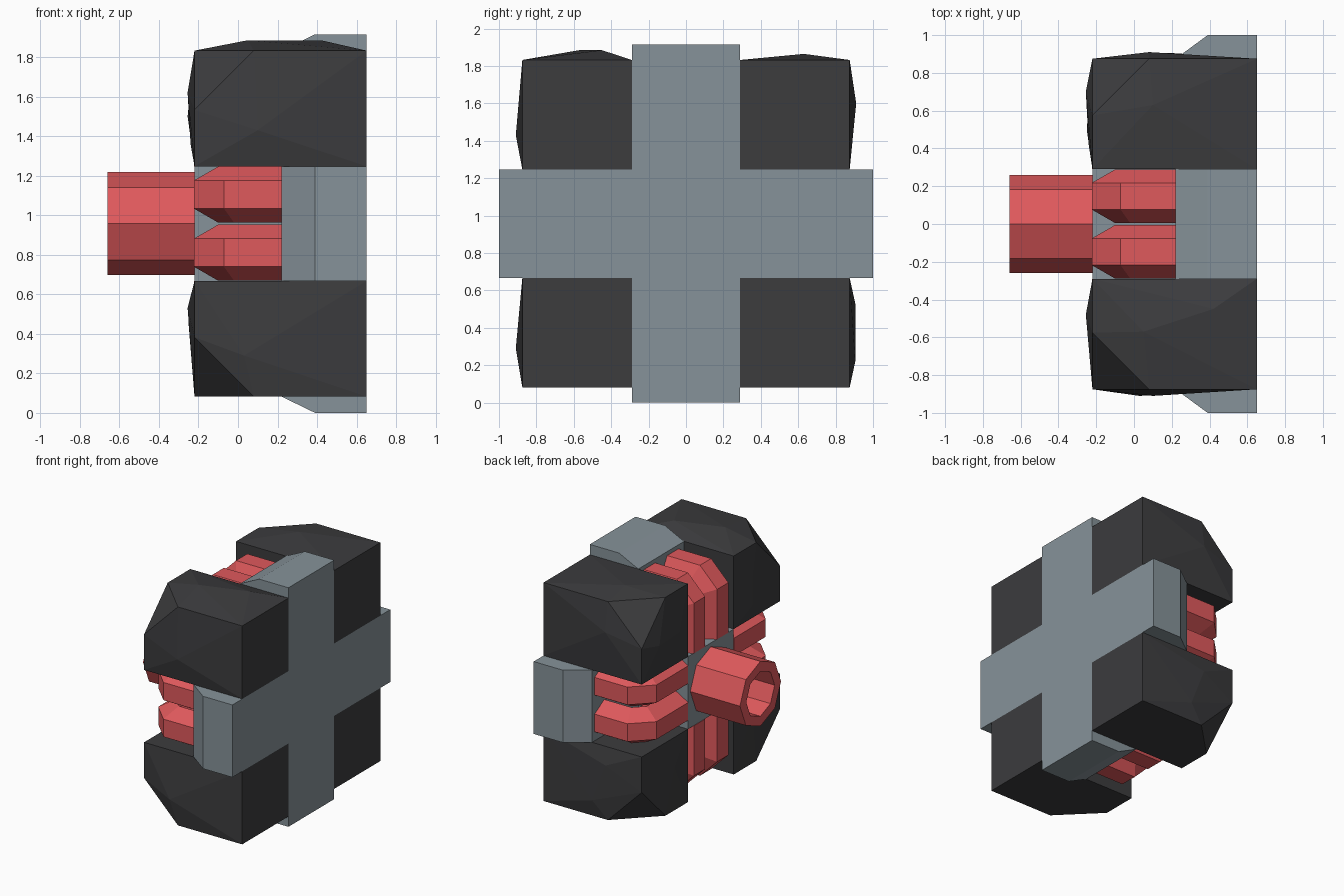
import bpy, bmesh
from math import sin, cos, pi
from mathutils import Vector

if "Cube" in bpy.data.objects:
    bpy.data.objects.remove(bpy.data.objects["Cube"])

CZ = 0.9575   # height of the hub axis
W = 0.29      # half width of the cross arms


def material(name, rgb):
    m = bpy.data.materials.new(name)
    m.diffuse_color = (*rgb, 1)
    m.use_nodes = True
    m.node_tree.nodes["Principled BSDF"].inputs["Base Color"].default_value = m.diffuse_color
    return m


RED = material("red", (0.74, 0.10, 0.107))
DARK = material("charcoal", (0.045, 0.045, 0.048))
STEEL = material("steel", (0.24, 0.29, 0.32))


def finish(bm, name, mat):
    bmesh.ops.recalc_face_normals(bm, faces=bm.faces)
    me = bpy.data.meshes.new(name)
    bm.to_mesh(me)
    bm.free()
    me.materials.append(mat)
    ob = bpy.data.objects.new(name, me)
    bpy.context.collection.objects.link(ob)
    return ob


def place(x, r, l, quarter):
    """Turn (axis, radius, sideways) about the hub axis by quarter turns."""
    a = quarter * pi / 2
    return Vector((x, r * cos(a) - l * sin(a), CZ + r * sin(a) + l * cos(a)))


def bridge(bm, a, b):
    n = len(a)
    for i in range(n):
        j = (i + 1) % n
        bm.faces.new((a[i], a[j], b[j], b[i]))


# Hub block
bm = bmesh.new()
bmesh.ops.create_cube(bm, size=1)
for v in bm.verts:
    v.co = Vector((0.215 + 0.87 * v.co.x, 2 * W * v.co.y, CZ + 2 * W * v.co.z))
finish(bm, "hub_block", STEEL)

# Four cross arms with chamfered ends
for q in range(4):
    end = CZ if q % 2 else 1.0
    profile = [(0.65, W), (0.65, end), (0.39, end), (0.22, 0.875), (0.22, W)]
    bm = bmesh.new()
    sides = [[bm.verts.new(place(x, r, l, q)) for x, r in profile] for l in (-W, W)]
    bridge(bm, *sides)
    for s in sides:
        bm.faces.new(s)
    finish(bm, f"cross_arm_{q + 1}", STEEL)

# Pairs of bent hexagonal pipes: (x, radius) path and mitre direction
PATH = [((0.22, 0.72), (0, 1)), ((-0.02, 0.72), (-0.414, 1)),
        ((-0.10, 0.64), (-1, 0.414)), ((-0.10, W), (-1, 0))]
HEX = [(0.142 * cos(i * pi / 3), 0.142 * sin(i * pi / 3)) for i in range(6)]
for q in range(4):
    for k, side in enumerate((-0.147, 0.147)):
        bm = bmesh.new()
        rings = [[bm.verts.new(place(x + mx * h, r + mr * h, side + l, q)) for l, h in HEX]
                 for (x, r), (mx, mr) in PATH]
        for a, b in zip(rings, rings[1:]):
            bridge(bm, a, b)
        bm.faces.new(rings[0])
        bm.faces.new(rings[-1])
        finish(bm, f"bent_pipe_{q + 1}_{k + 1}", RED)

# Hollow eight-sided nozzle
bm = bmesh.new()
loops = []
for x, r in ((-0.22, 0.26), (-0.66, 0.26), (-0.66, 0.18), (-0.22, 0.18)):
    loops.append([bm.verts.new((x, r * cos(i * pi / 4), CZ + r * sin(i * pi / 4)))
                  for i in range(8)])
for i in range(4):
    bridge(bm, loops[i], loops[(i + 1) % 4])
finish(bm, "nozzle", RED)

# Corner rocks: block with its outer rear corner cut off and bulged faces
BULGES = {
    (-1, 1): [(-0.255, -0.48, 1.62), (-0.24, -0.5, 1.36), (0.1, -0.91, 1.43),
              (0.05, -0.57, 1.885), (0.42, -0.45, 1.885)],
    (1, 1): [(-0.255, 0.7, 1.5), (-0.24, 0.42, 1.5), (0.08, 0.91, 1.6),
             (0.1, 0.63, 1.865)],
    (-1, -1): [(-0.255, -0.48, 0.53), (-0.235, -0.5, 0.33), (0.03, -0.91, 0.29)],
    (1, -1): [(-0.25, 0.5, 0.45), (0.08, 0.905, 0.53), (0.2, 0.905, 0.22)],
}
I, O, CUT = W, 0.875, 0.3
for (sy, sz), bulges in BULGES.items():
    bm = bmesh.new()
    for x in (-0.22, 0.65):
        for y in (I, O):
            for z in (I, O):
                if (x, y, z) != (-0.22, O, O):
                    bm.verts.new((x, sy * y, CZ + sz * z))
    for dx, dy, dz in ((CUT, 0, 0), (0, CUT, 0), (0, 0, CUT)):
        bm.verts.new((-0.22 + dx, sy * (O - dy), CZ + sz * (O - dz)))
    for p in bulges:
        bm.verts.new(p)
    bmesh.ops.convex_hull(bm, input=bm.verts)
    name = ("upper" if sz > 0 else "lower") + ("_back" if sy > 0 else "_front")
    finish(bm, name + "_rock", DARK)
